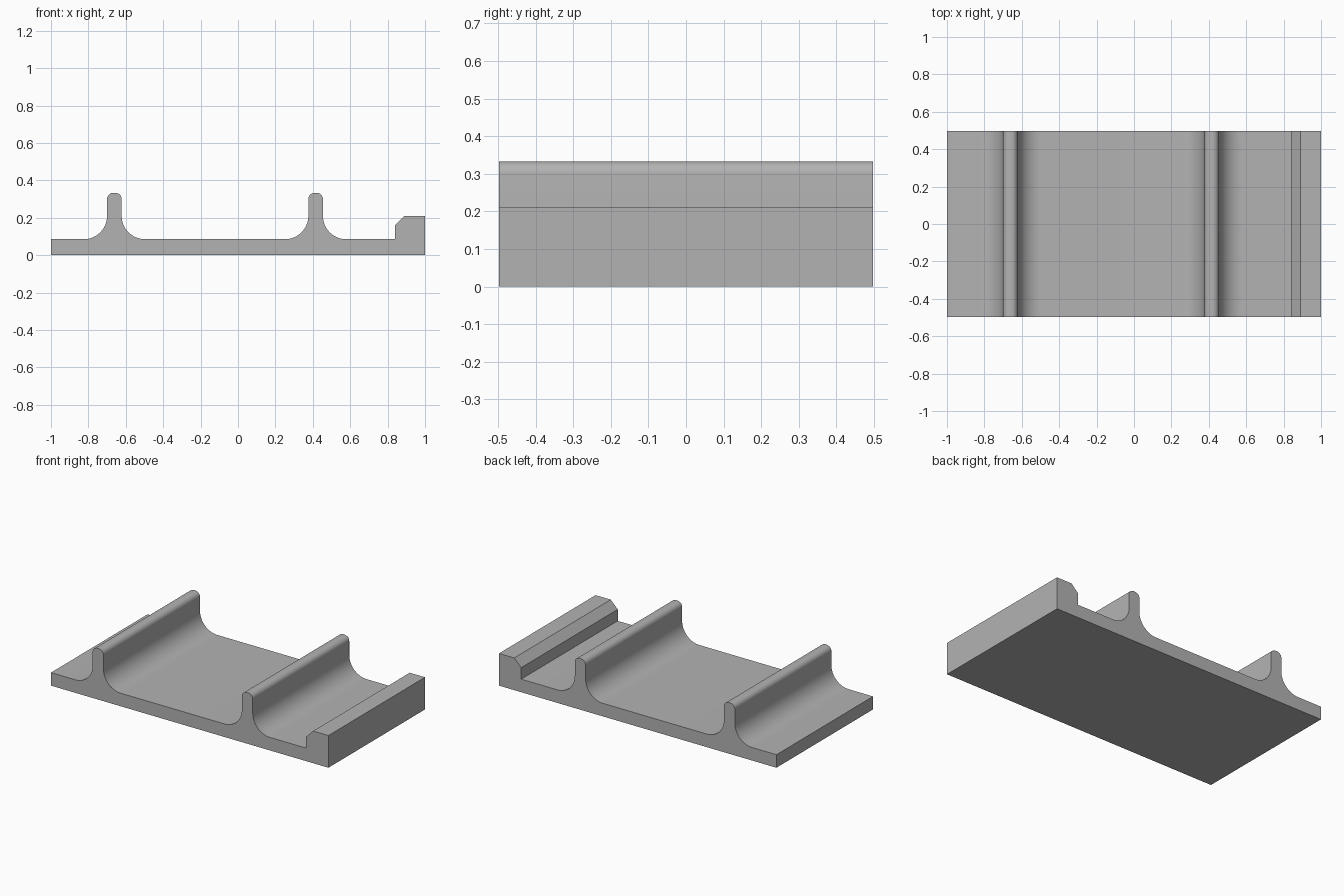
import bpy, bmesh, math

if "Cube" in bpy.data.objects:
    bpy.data.objects.remove(bpy.data.objects["Cube"])

HALF_DEPTH = 0.497
FLOOR = 0.085        # top of the base plate
RIB_TOP = 0.333
RIB_HALF = 0.039     # half the rib thickness
FILLET = 0.125       # sweep from plate into rib
ROUND = 0.033        # rounded rib crest


def arc(cx, cz, r, start, end, steps):
    return [(cx + r * math.cos(math.radians(start + (end - start) * i / steps)),
             cz + r * math.sin(math.radians(start + (end - start) * i / steps)))
            for i in range(steps + 1)]


def rib(x):
    """Outline of one filleted rib, running left to right."""
    flare = RIB_HALF + FILLET
    crest = RIB_HALF - ROUND
    return (arc(x - flare, FLOOR + FILLET, FILLET, -90, 0, 16)
            + arc(x - crest, RIB_TOP - ROUND, ROUND, 180, 90, 8)
            + arc(x + crest, RIB_TOP - ROUND, ROUND, 90, 0, 8)
            + arc(x + flare, FLOOR + FILLET, FILLET, 180, 270, 16))


# Cross-section: plate, two ribs, chamfered end stop
profile = [(-1, 0), (-1, FLOOR)] + rib(-0.661) + rib(0.415)
profile += [(0.84, FLOOR), (0.84, 0.16), (0.89, 0.21), (1, 0.21), (1, 0)]

# Extrude the section along the depth
bm = bmesh.new()
face = bm.faces.new([bm.verts.new((x, -HALF_DEPTH, z)) for x, z in profile])
result = bmesh.ops.extrude_face_region(bm, geom=[face], use_keep_orig=True)
moved = [v for v in result["geom"] if isinstance(v, bmesh.types.BMVert)]
bmesh.ops.translate(bm, verts=moved, vec=(0, 2 * HALF_DEPTH, 0))
bmesh.ops.recalc_face_normals(bm, faces=bm.faces)
mesh = bpy.data.meshes.new("ribbed_plate")
bm.to_mesh(mesh)
bm.free()

grey = bpy.data.materials.new("plain grey")
grey.diffuse_color = (0.45, 0.45, 0.45, 1)
grey.use_nodes = True
grey.node_tree.nodes["Principled BSDF"].inputs["Base Color"].default_value = grey.diffuse_color
mesh.materials.append(grey)

plate = bpy.data.objects.new("ribbed_plate", mesh)
bpy.context.collection.objects.link(plate)
bpy.context.view_layer.objects.active = plate
plate.select_set(True)
bpy.ops.object.shade_smooth_by_angle(angle=math.radians(30))
